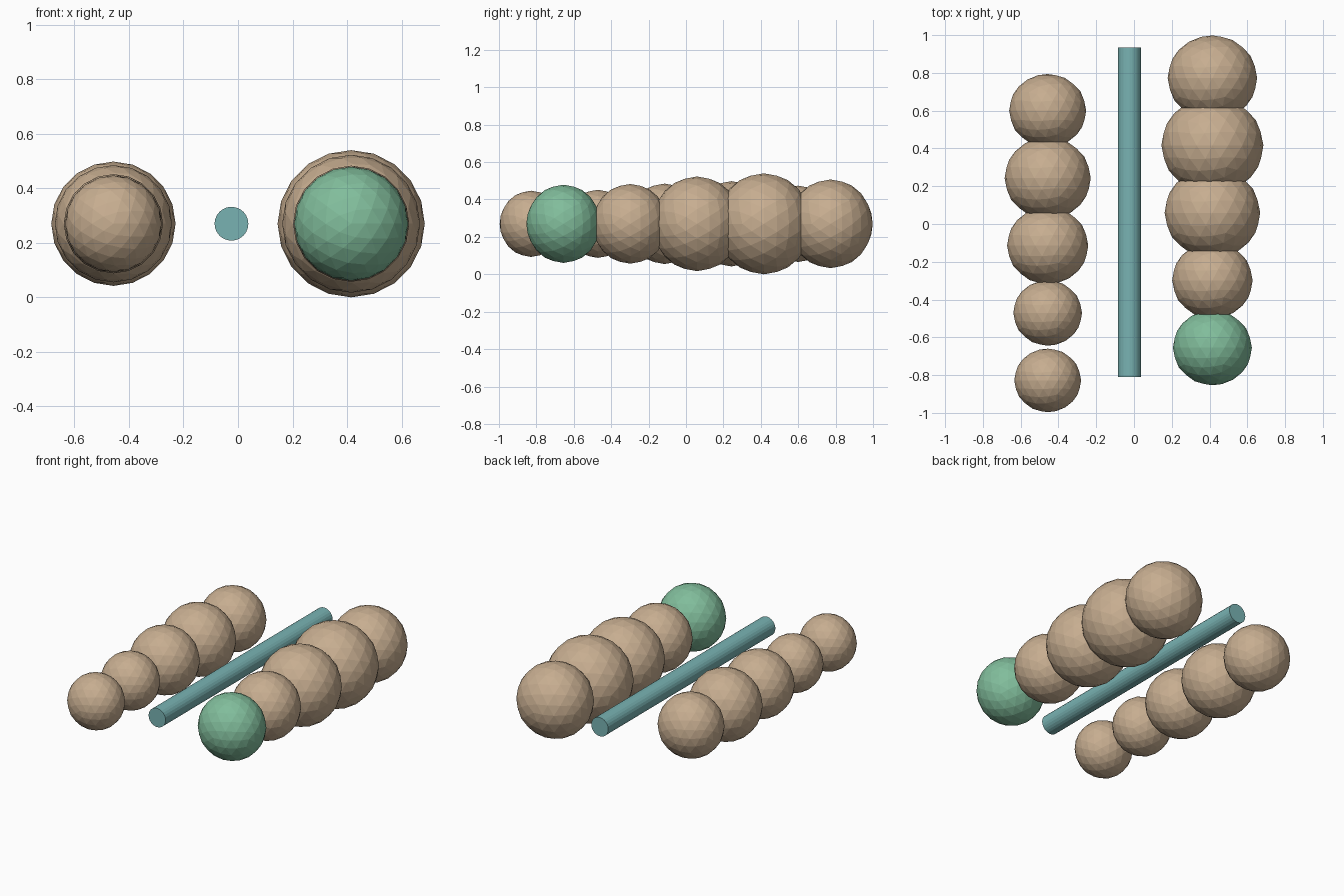
import bpy
import math

cube = bpy.data.objects.get("Cube")
if cube:
    bpy.data.objects.remove(cube, do_unlink=True)


def make_material(name, rgb):
    mat = bpy.data.materials.new(name)
    mat.use_nodes = True
    colour = (*rgb, 1.0)
    mat.diffuse_color = colour
    for node in mat.node_tree.nodes:
        if node.type == "BSDF_PRINCIPLED":
            node.inputs["Base Color"].default_value = colour
    return mat


tan = make_material("tan", (0.57, 0.42, 0.28))
green = make_material("soft green", (0.22, 0.51, 0.33))
teal = make_material("teal", (0.19, 0.45, 0.45))

AXIS_HEIGHT = 0.27
SPACING = 0.357


def bead(name, x, y, radius, mat):
    # faceted ball, slightly flattened along the row
    bpy.ops.mesh.primitive_ico_sphere_add(
        subdivisions=3, radius=radius, location=(x, y, AXIS_HEIGHT))
    obj = bpy.context.object
    obj.name = name
    obj.rotation_euler.x = math.pi / 2
    obj.scale.z = 0.95
    obj.data.materials.append(mat)


def bead_row(side, x, first_y, radii, first_mat):
    for i, radius in enumerate(radii):
        mat = first_mat if i == 0 else tan
        bead(f"{side}_bead_{i + 1}", x, first_y + i * SPACING, radius, mat)


# two rows of beads, front to back
bead_row("right", -0.457, -0.828, (0.177, 0.182, 0.215, 0.228, 0.204), tan)
bead_row("left", 0.415, -0.655, (0.209, 0.213, 0.253, 0.27, 0.237), green)

# rod between the rows
bpy.ops.mesh.primitive_cylinder_add(
    vertices=24, radius=0.062, depth=1.745,
    location=(-0.024, 0.062, AXIS_HEIGHT), rotation=(math.pi / 2, 0, 0))
rod = bpy.context.object
rod.name = "centre_rod"
rod.data.materials.append(teal)
